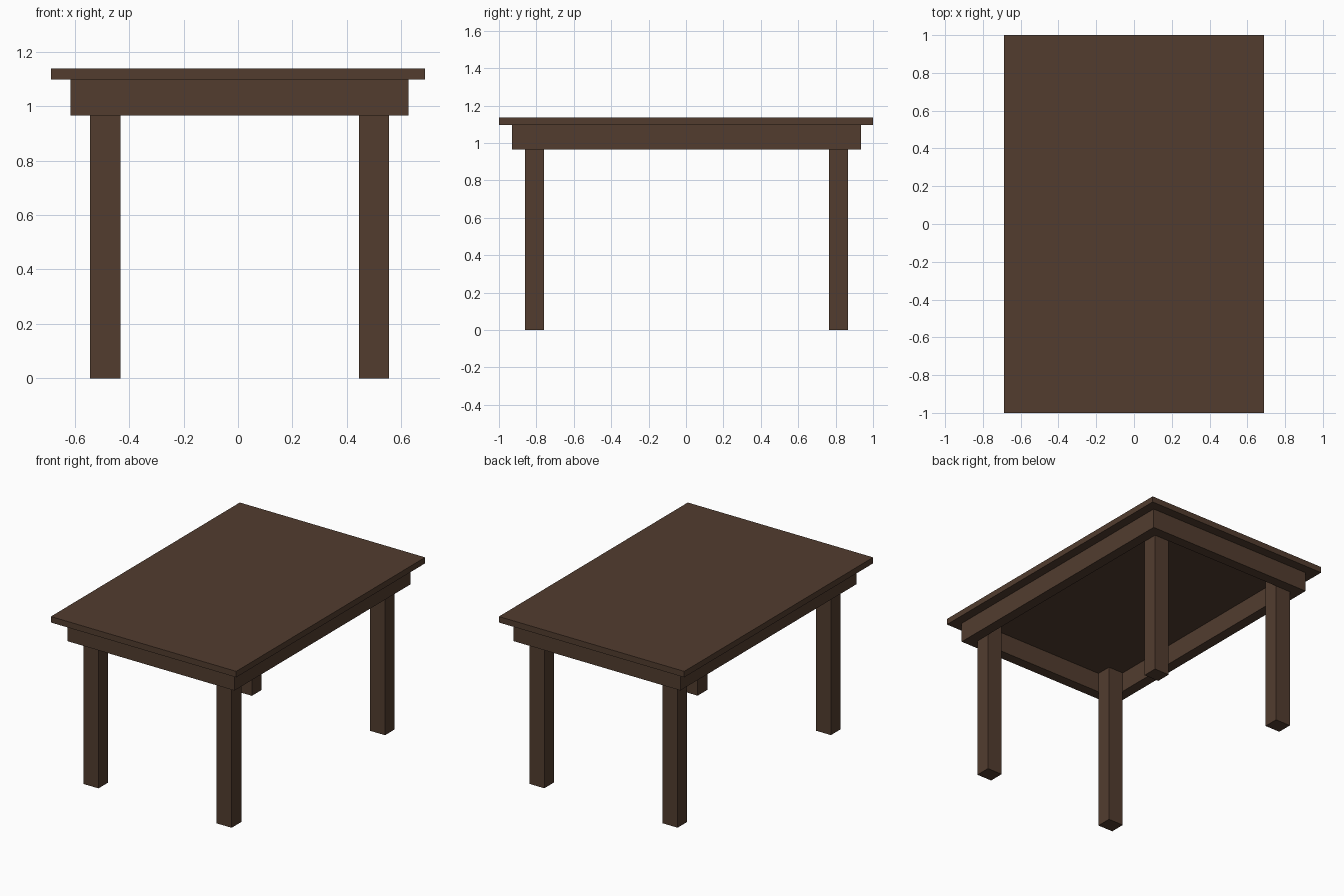
import bpy
import bmesh
from mathutils import Matrix, Vector

if "Cube" in bpy.data.objects:
    bpy.data.objects.remove(bpy.data.objects["Cube"])

wood = bpy.data.materials.new("dark brown wood")
wood.diffuse_color = (0.085, 0.046, 0.028, 1)
wood.use_nodes = True
wood.node_tree.nodes["Principled BSDF"].inputs["Base Color"].default_value = wood.diffuse_color


def box(name, lo, hi):
    """Axis-aligned box between two corners."""
    lo, hi = Vector(lo), Vector(hi)
    bm = bmesh.new()
    bmesh.ops.create_cube(bm, size=1, matrix=Matrix.Diagonal((*(hi - lo), 1)))
    mesh = bpy.data.meshes.new(name)
    bm.to_mesh(mesh)
    bm.free()
    mesh.materials.append(wood)
    obj = bpy.data.objects.new(name, mesh)
    obj.location = (lo + hi) / 2
    bpy.context.collection.objects.link(obj)
    return obj


TOP_Z, UNDER_Z, APRON_Z = 1.137, 1.097, 0.965
X0, X1, Y0, Y1 = -0.614, 0.625, -0.93, 0.936   # apron outline
T = 0.07                                       # apron board thickness

# Table top
box("table_top", (-0.687, -1, UNDER_Z), (0.687, 1, TOP_Z))

# Apron boards: long sides run full length, ends fit between them
box("left_apron", (X0, Y0, APRON_Z), (X0 + T, Y1, UNDER_Z))
box("right_apron", (X1 - T, Y0, APRON_Z), (X1, Y1, UNDER_Z))
box("front_apron", (X0 + T, Y0, APRON_Z), (X1 - T, Y0 + T, UNDER_Z))
box("back_apron", (X0 + T, Y1 - T, APRON_Z), (X1 - T, Y1, UNDER_Z))

# Square legs in the inner corners of the apron
for side, xa, xb in (("left", -0.544, -0.432), ("right", 0.444, 0.555)):
    for end, ya, yb in (("front", -0.86, -0.758), ("back", 0.764, 0.866)):
        box(f"{end}_{side}_leg", (xa, ya, 0), (xb, yb, UNDER_Z))
